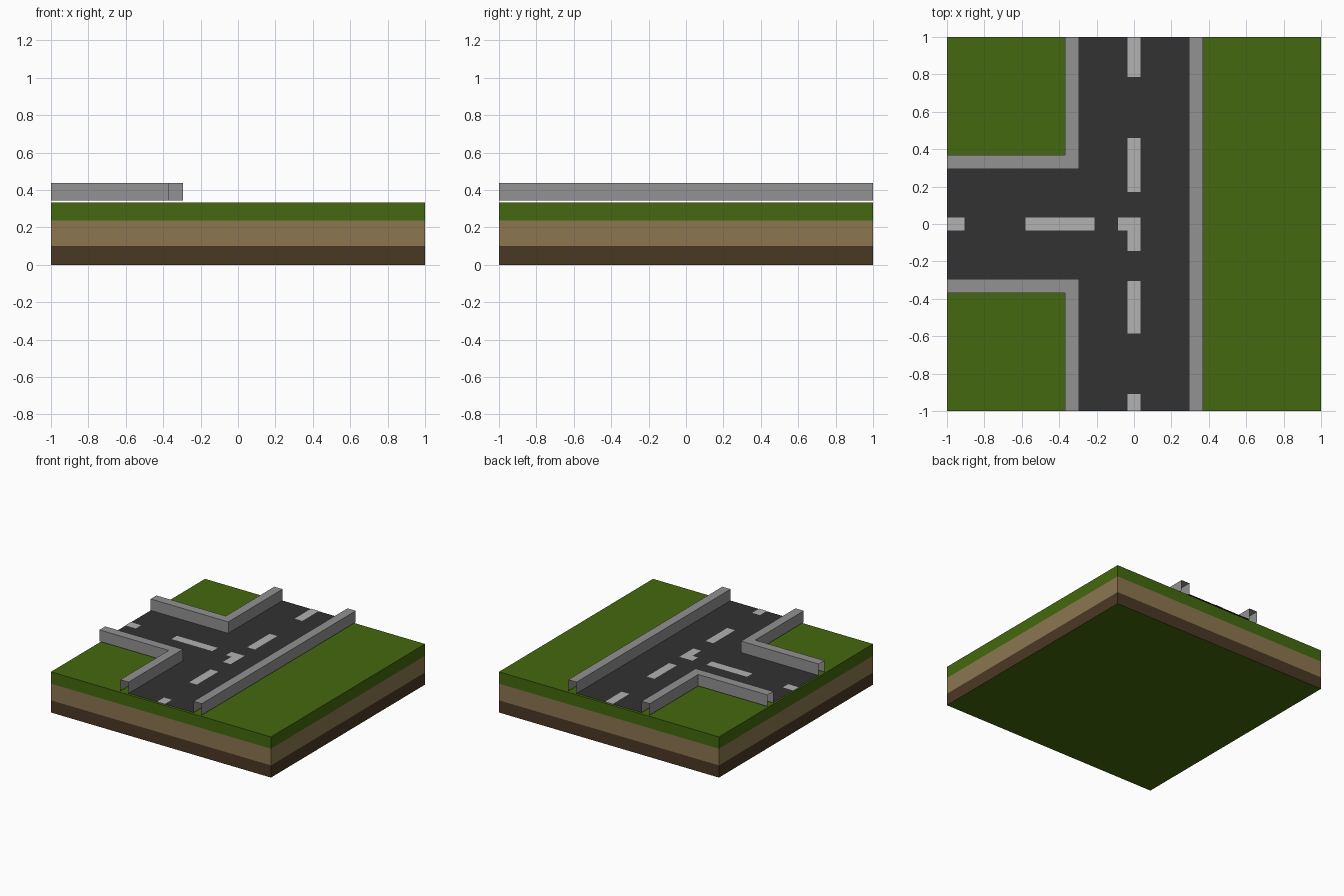
import bpy

if "Cube" in bpy.data.objects:
    bpy.data.objects.remove(bpy.data.objects["Cube"])


def material(name, rgb):
    lin = [(c / 255 / 12.92) if c < 10 else ((c / 255 + 0.055) / 1.055) ** 2.4 for c in rgb]
    m = bpy.data.materials.new(name)
    m.diffuse_color = (*lin, 1)
    m.use_nodes = True
    m.node_tree.nodes["Principled BSDF"].inputs["Base Color"].default_value = m.diffuse_color
    return m


GRASS = material("grass_green", (68, 104, 14))
CLAY = material("clay_brown", (140, 118, 80))
SOIL = material("soil_brown", (74, 56, 36))
ASPHALT = material("asphalt_dark", (50, 50, 50))
PAINT = material("paint_light", (178, 178, 178))
KERB = material("kerb_grey", (146, 146, 146))


def build(name, verts, faces, mats):
    mesh = bpy.data.meshes.new(name)
    mesh.from_pydata(verts, [], faces)
    for m in mats:
        mesh.materials.append(m)
    obj = bpy.data.objects.new(name, mesh)
    bpy.context.collection.objects.link(obj)
    return obj


def rect(name, x0, x1, y0, y1, z, mat):
    return build(name, [(x0, y0, z), (x1, y0, z), (x1, y1, z), (x0, y1, z)],
                 [(0, 1, 2, 3)], [mat])


# Ground block: stacked rings with one colour band per soil layer
corners = [(-1, -1), (1, -1), (1, 1), (-1, 1)]
levels = [0, 0.10, 0.237, 0.334]
verts = [(x, y, z) for z in levels for x, y in corners]
faces, bands = [(3, 2, 1, 0), (12, 13, 14, 15)], [0, 0]
for ring, band in enumerate((2, 1, 0)):
    for i in range(4):
        a, b = ring * 4 + i, ring * 4 + (i + 1) % 4
        faces.append((a, b, b + 4, a + 4))
        bands.append(band)
ground = build("ground_block", verts, faces, [GRASS, CLAY, SOIL])
ground.data.polygons.foreach_set("material_index", bands)

# Road: T junction sheet just above the grass
IN, OUT = 0.295, 0.37
ROAD_Z, TOP_Z = 0.344, 0.438
outline = [(-IN, -1), (IN, -1), (IN, 1), (-IN, 1),
           (-IN, IN), (-1, IN), (-1, -IN), (-IN, -IN)]
build("road_surface", [(x, y, ROAD_Z) for x, y in outline],
      [(0, 1, 2, 7), (7, 2, 3, 4), (7, 4, 5, 6)], [ASPHALT])


# Kerbs: hollow channels with open ends and open underside
def kerb(name, road_side, grass_side):
    verts = []
    for (ax, ay), (bx, by) in zip(road_side, grass_side):
        verts += [(ax, ay, ROAD_Z), (ax, ay, TOP_Z), (bx, by, TOP_Z), (bx, by, ROAD_Z)]
    faces = [(s * 4 + k, s * 4 + k + 1, s * 4 + k + 5, s * 4 + k + 4)
             for s in range(len(road_side) - 1) for k in range(3)]
    return build(name, verts, faces, [KERB])


kerb("kerb_straight", [(IN, 1), (IN, -1)], [(OUT, 1), (OUT, -1)])
kerb("kerb_corner_front", [(-IN, -1), (-IN, -IN), (-1, -IN)],
     [(-OUT, -1), (-OUT, -OUT), (-1, -OUT)])
kerb("kerb_corner_back", [(-1, IN), (-IN, IN), (-IN, 1)],
     [(-1, OUT), (-OUT, OUT), (-OUT, 1)])

# Painted lane dashes
W, PAINT_Z = 0.035, ROAD_Z + 0.003
for i, (a, b) in enumerate([(-1, -0.91), (-0.585, -0.305), (-0.145, W),
                            (0.17, 0.46), (0.785, 1)]):
    rect(f"main_dash_{i + 1}", -W, W, a, b, PAINT_Z, PAINT)
for i, (a, b) in enumerate([(-1, -0.905), (-0.58, -0.21), (-0.085, -W)]):
    rect(f"branch_dash_{i + 1}", a, b, -W, W, PAINT_Z, PAINT)
